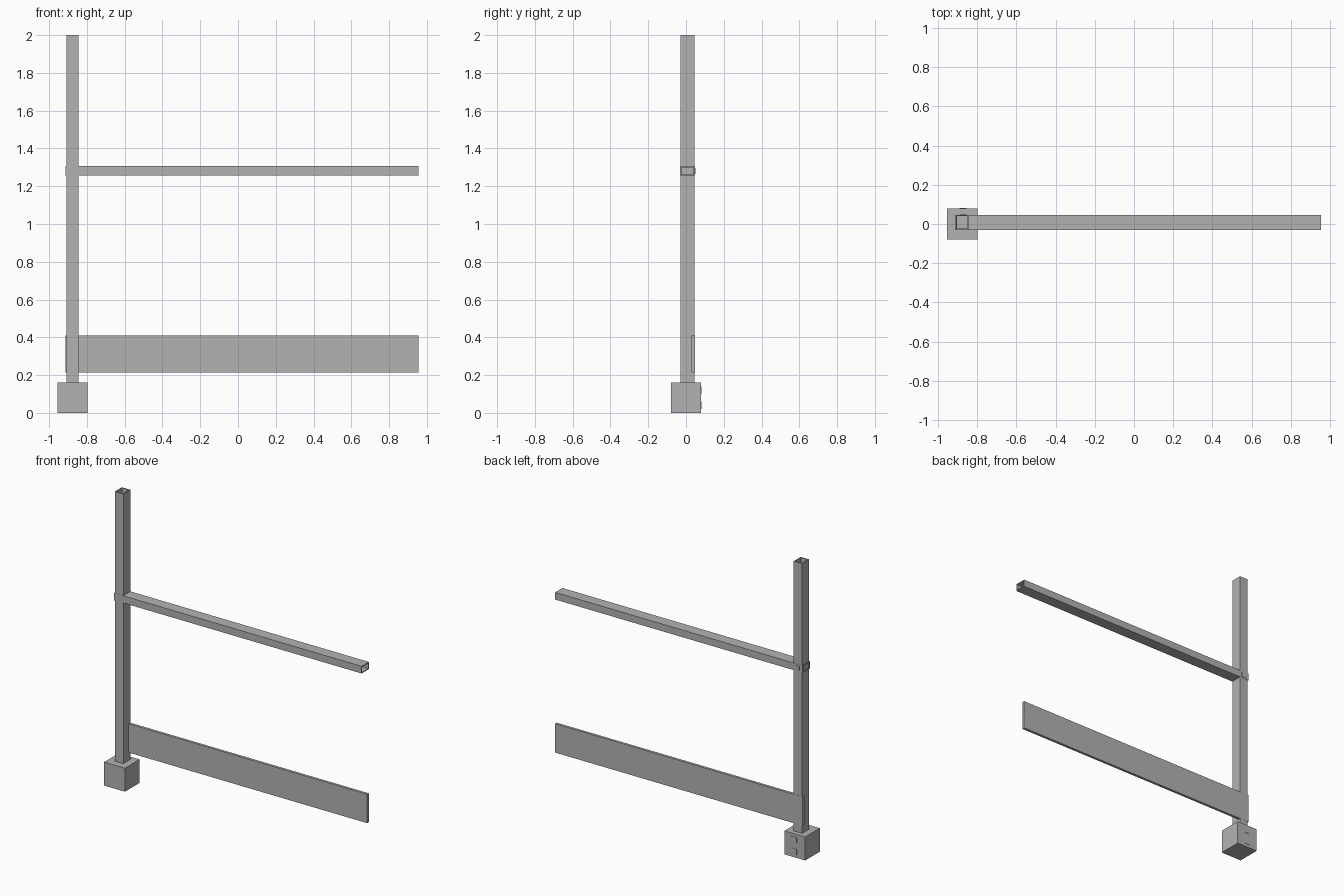
import bpy
import bmesh
from mathutils import Vector

cube = bpy.data.objects.get("Cube")
if cube:
    bpy.data.objects.remove(cube, do_unlink=True)

# One grey material for all parts
grey = bpy.data.materials.new("plain grey")
grey.use_nodes = True
colour = (0.45, 0.45, 0.45, 1)
grey.diffuse_color = colour
grey.node_tree.nodes["Principled BSDF"].inputs["Base Color"].default_value = colour


def box(name, x, y, z, open_axis=None, wall=0.006):
    """Box from (min, max) ranges; open_axis turns it into a hollow tube."""
    bm = bmesh.new()
    bmesh.ops.create_cube(bm, size=1)
    low, high = (Vector(c) for c in zip(x, y, z))
    bmesh.ops.scale(bm, vec=high - low, verts=bm.verts)
    bmesh.ops.translate(bm, vec=(low + high) / 2, verts=bm.verts)
    if open_axis is not None:
        bm.normal_update()
        ends = [f for f in bm.faces if abs(f.normal[open_axis]) > 0.9]
        bmesh.ops.delete(bm, geom=ends, context='FACES_ONLY')
    mesh = bpy.data.meshes.new(name)
    bm.to_mesh(mesh)
    bm.free()
    mesh.materials.append(grey)
    obj = bpy.data.objects.new(name, mesh)
    bpy.context.collection.objects.link(obj)
    if open_axis is not None:
        solid = obj.modifiers.new("tube wall", 'SOLIDIFY')
        solid.thickness = wall
        solid.offset = -1
        solid.use_even_offset = True
    return obj


# Foot block and hollow upright
box("base_block", (-0.955, -0.798), (-0.079, 0.079), (0, 0.16))
box("post", (-0.909, -0.845), (-0.03, 0.046), (0.1, 2), open_axis=2)

# Hollow hand rail and thin toe board
box("rail", (-0.914, 0.955), (-0.031, 0.047), (1.257, 1.306), open_axis=0)
box("toe_board", (-0.914, 0.955), (0.029, 0.047), (0.213, 0.41))

# Small square fixing plates on the back
for name, z, half, back in (("rail_fixing", 1.281, 0.015, 0.047),
                            ("upper_base_fixing", 0.12, 0.019, 0.079),
                            ("lower_base_fixing", 0.04, 0.019, 0.079)):
    box(name, (-0.873 - half, -0.873 + half), (back - 0.002, back + 0.002),
        (z - half, z + half))
